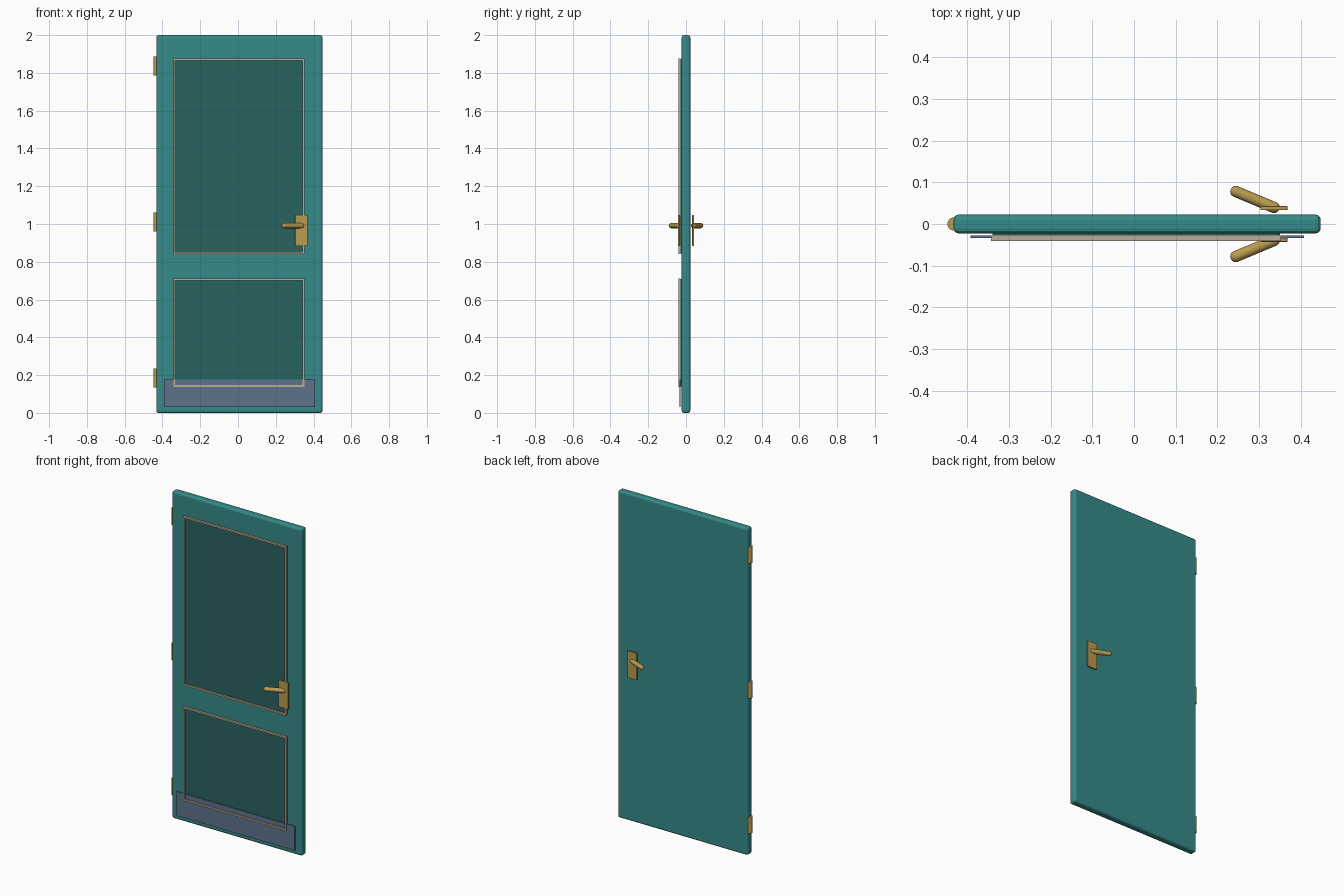
import bpy, math
from mathutils import Vector

if "Cube" in bpy.data.objects:
    bpy.data.objects.remove(bpy.data.objects["Cube"])


def mat(name, r, g, b):
    m = bpy.data.materials.new(name)
    m.diffuse_color = (r, g, b, 1)
    m.use_nodes = True
    m.node_tree.nodes["Principled BSDF"].inputs["Base Color"].default_value = m.diffuse_color
    return m


TEAL = mat("teal_paint", 0.036, 0.26, 0.25)
DARK = mat("dark_teal", 0.022, 0.125, 0.12)
BRASS = mat("brass", 0.49, 0.33, 0.08)
CREAM = mat("trim_tan", 0.5, 0.42, 0.3)
STEEL = mat("steel_blue", 0.11, 0.17, 0.26)


def finish(name, m, bevel=0, segments=2):
    ob = bpy.context.object
    ob.name = name
    ob.data.materials.append(m)
    if bevel:
        b = ob.modifiers.new("bevel", "BEVEL")
        b.width, b.segments = bevel, segments
    return ob


def box(name, x, y, z, m, bevel=0, segments=2):
    """Box from (min, max) ranges."""
    lo, hi = Vector((x[0], y[0], z[0])), Vector((x[1], y[1], z[1]))
    bpy.ops.mesh.primitive_cube_add(size=1, location=(lo + hi) / 2)
    bpy.context.object.scale = hi - lo
    bpy.ops.object.transform_apply(location=False, rotation=False)
    return finish(name, m, bevel, segments)


def rod(name, a, b, r, m, bevel=0, segments=2):
    """Cylinder between two points."""
    a, b = Vector(a), Vector(b)
    bpy.ops.mesh.primitive_cylinder_add(
        vertices=24, radius=r, depth=(b - a).length, location=(a + b) / 2,
        rotation=(b - a).to_track_quat('Z', 'Y').to_euler())
    ob = finish(name, m, bevel, segments)
    if bevel:
        ob.modifiers["bevel"].limit_method = 'ANGLE'
    bpy.ops.object.shade_smooth_by_angle(angle=math.radians(40))
    return ob


# Door slab
box("door_slab", (-0.4325, 0.4475), (-0.0225, 0.0225), (0, 2), TEAL, 0.012, 3)

# Two front panels, each with a thin moulding
X0, X1, W = -0.3425, 0.3525, 0.01
for label, z0, z1 in (("upper", 0.842, 1.876), ("lower", 0.138, 0.711)):
    box(label + "_panel", (X0 + 0.003, X1 - 0.003), (-0.03, -0.0215),
        (z0 + 0.003, z1 - 0.003), DARK)
    y = (-0.041, -0.028)
    for side, z in (("bottom", z0), ("top", z1 - W)):
        box(f"{label}_{side}_trim", (X0, X1), y, (z, z + W), CREAM)
    for side, x in (("left", X0), ("right", X1 - W)):
        box(f"{label}_{side}_trim", (x, x + W), y, (z0 + W, z1 - W), CREAM)

# Kick plate
box("kick_plate", (-0.3925, 0.4075), (-0.034, -0.028), (0.03, 0.178), STEEL)

# Hinge barrels
for i, z in enumerate((0.185, 1.01, 1.837)):
    rod(f"hinge_{i + 1}", (-0.432, 0, z - 0.05), (-0.432, 0, z + 0.05), 0.0155, BRASS)

# Handle plate and round-ended lever on both faces
for label, s in (("front", -1), ("back", 1)):
    box(label + "_handle_plate", (0.303, 0.368), sorted((s * 0.033, s * 0.043)),
        (0.884, 1.048), BRASS, 0.002)
    rod(label + "_lever", (0.348, s * 0.0345, 0.991), (0.232, s * 0.083, 0.991),
        0.0135, BRASS, 0.0125, 4)
